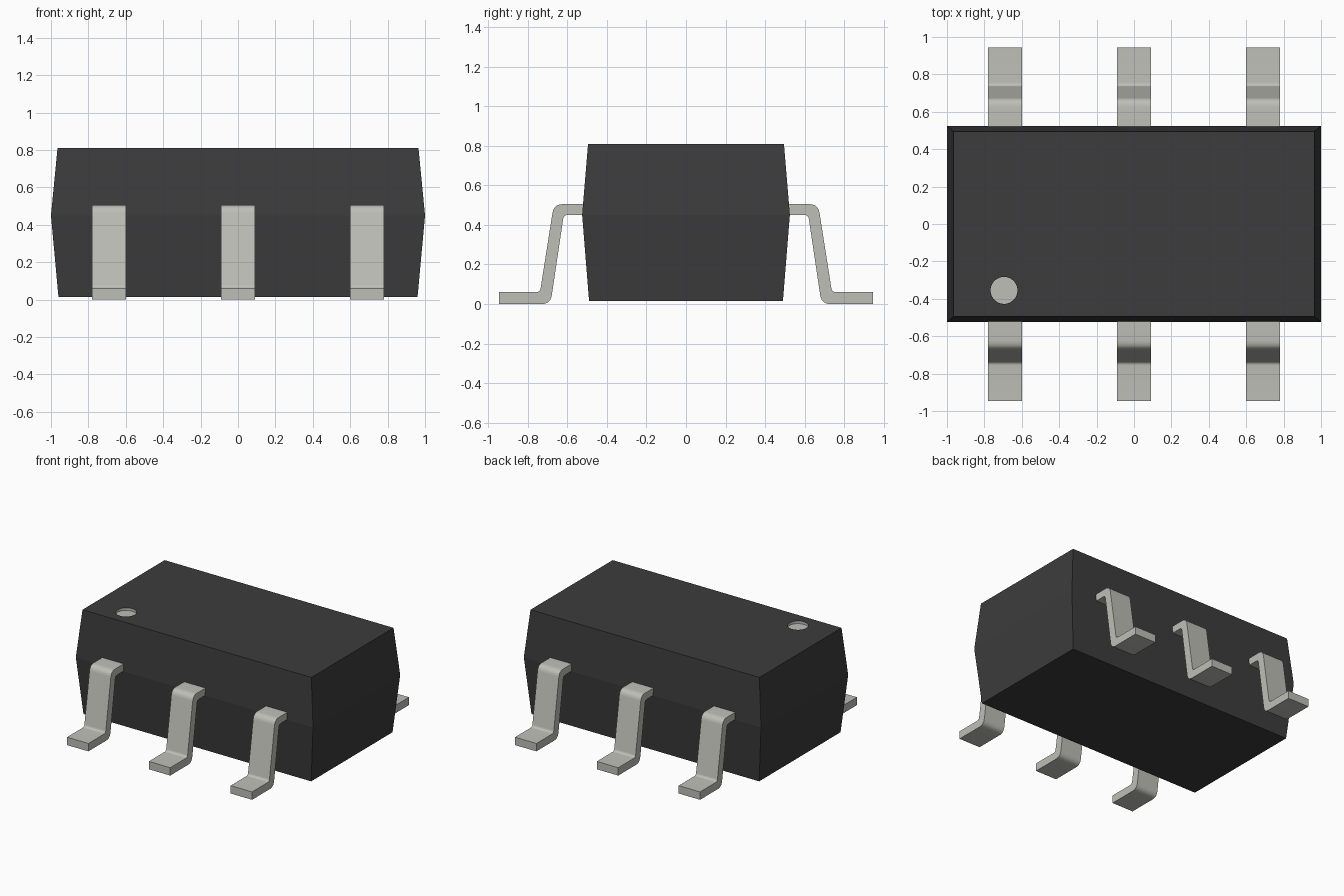
import bpy, bmesh, math
from mathutils import Vector, Matrix

if "Cube" in bpy.data.objects:
    bpy.data.objects.remove(bpy.data.objects["Cube"], do_unlink=True)


def material(name, rgb):
    m = bpy.data.materials.new(name)
    m.use_nodes = True
    m.diffuse_color = (*rgb, 1)
    m.node_tree.nodes["Principled BSDF"].inputs["Base Color"].default_value = (*rgb, 1)
    return m


black = material("black_plastic", (0.045, 0.045, 0.045))
metal = material("tinned_metal", (0.52, 0.52, 0.48))


def make_object(name, bm, mats):
    bmesh.ops.recalc_face_normals(bm, faces=bm.faces)
    me = bpy.data.meshes.new(name)
    bm.to_mesh(me)
    bm.free()
    for m in mats:
        me.materials.append(m)
    ob = bpy.data.objects.new(name, me)
    bpy.context.collection.objects.link(ob)
    return ob


def activate(ob):
    bpy.ops.object.select_all(action='DESELECT')
    ob.select_set(True)
    bpy.context.view_layer.objects.active = ob


# Moulded body: three rectangles lofted, widest at the parting line
bm = bmesh.new()
rings = []
for hx, hy, z in ((0.96, 0.49, 0.015), (1.0, 0.525, 0.45), (0.965, 0.495, 0.81)):
    rings.append([bm.verts.new((sx * hx, sy * hy, z))
                  for sx, sy in ((-1, -1), (1, -1), (1, 1), (-1, 1))])
for low, high in zip(rings, rings[1:]):
    for i in range(4):
        j = (i + 1) % 4
        bm.faces.new((low[i], low[j], high[j], high[i]))
bm.faces.new(rings[0][::-1])
bm.faces.new(rings[-1])
body = make_object("body", bm, (black, metal))

# Recessed pin-one marker, cut into the top
DEPTH = 0.02
bm = bmesh.new()
bmesh.ops.create_cone(bm, cap_ends=True, segments=48, radius1=0.072, radius2=0.072,
                      depth=2 * DEPTH, matrix=Matrix.Translation((-0.695, -0.355, 0.81)))
for f in bm.faces:
    f.material_index = 1
cutter = make_object("marker_cutter", bm, (black, metal))
cutter.hide_render = True
mod = body.modifiers.new("marker_recess", 'BOOLEAN')
mod.operation = 'DIFFERENCE'
mod.solver = 'EXACT'
mod.object = cutter
activate(body)
bpy.ops.object.modifier_apply(modifier=mod.name)
bpy.data.objects.remove(cutter, do_unlink=True)


# Gull-wing lead: side profile (y, z, corner radius) with rounded bends
PROFILE = ((0.50, 0.505, 0), (0.668, 0.505, 0.045), (0.738, 0.06, 0.02), (0.945, 0.06, 0),
           (0.945, 0.0, 0), (0.685, 0.0, 0.045), (0.618, 0.45, 0.02), (0.50, 0.45, 0))


def rounded(profile, steps=6):
    pts = []
    for i, (y, z, r) in enumerate(profile):
        c = Vector((y, z))
        if r == 0:
            pts.append(c)
            continue
        a = c + (Vector(profile[i - 1][:2]) - c).normalized() * r
        b = c + (Vector(profile[(i + 1) % len(profile)][:2]) - c).normalized() * r
        for k in range(steps + 1):
            t = k / steps
            pts.append(a * (1 - t) ** 2 + c * 2 * t * (1 - t) + b * t ** 2)
    return pts


def make_lead(name, x, side):
    bm = bmesh.new()
    face = bm.faces.new([bm.verts.new((x - 0.09, side * p.x, p.y)) for p in rounded(PROFILE)])
    new = bmesh.ops.extrude_face_region(bm, geom=[face])["geom"]
    bmesh.ops.translate(bm, vec=(0.18, 0, 0),
                        verts=[v for v in new if isinstance(v, bmesh.types.BMVert)])
    ob = make_object(name, bm, (metal,))
    activate(ob)
    bpy.ops.object.shade_smooth_by_angle(angle=math.radians(35))


for side, row in ((-1, "front"), (1, "back")):
    for x, place in ((-0.69, "right"), (0, "middle"), (0.69, "left")):
        make_lead(f"{row}_{place}_lead", x, side)
